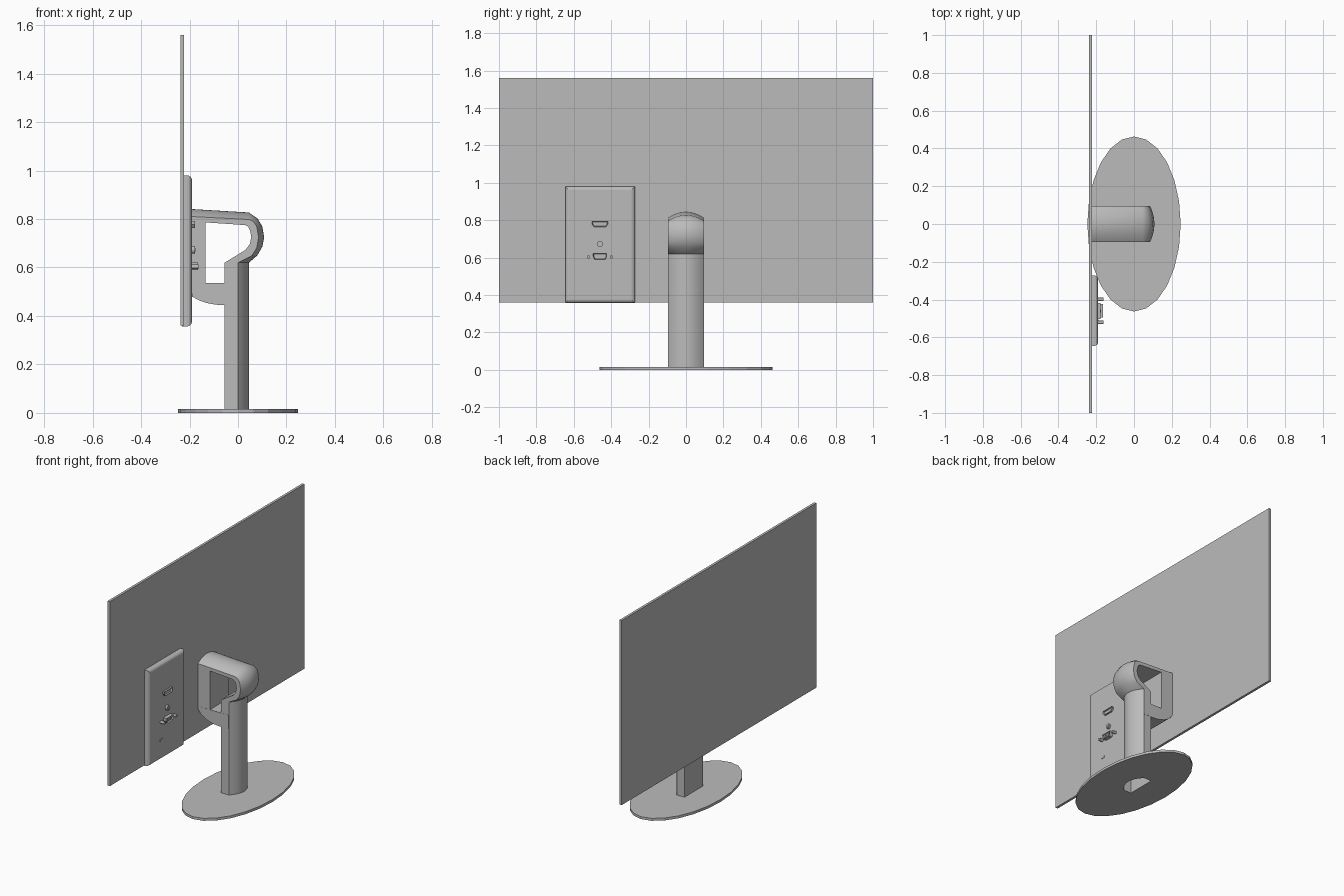
import bpy, bmesh, math
from mathutils import Matrix, Vector

cube = bpy.data.objects.get("Cube")
if cube:
    bpy.data.objects.remove(cube)

GREY = (0.5, 0.5, 0.5, 1)
mat = bpy.data.materials.new("plain grey")
mat.use_nodes = True
mat.diffuse_color = GREY
mat.node_tree.nodes["Principled BSDF"].inputs["Base Color"].default_value = GREY

SCREEN_BACK = -0.222
PANEL_BACK = -0.19
PORT_Y = -0.46
HALF = 0.095          # half width of the stand


def finish(bm, name, smooth=None):
    bmesh.ops.recalc_face_normals(bm, faces=bm.faces)
    mesh = bpy.data.meshes.new(name)
    bm.to_mesh(mesh)
    bm.free()
    mesh.materials.append(mat)
    obj = bpy.data.objects.new(name, mesh)
    bpy.context.collection.objects.link(obj)
    if smooth:
        bpy.ops.object.select_all(action='DESELECT')
        bpy.context.view_layer.objects.active = obj
        obj.select_set(True)
        bpy.ops.object.shade_smooth_by_angle(angle=math.radians(smooth))
    return obj


def box(name, x, y, z):
    bm = bmesh.new()
    bmesh.ops.create_cube(bm, size=1)
    for v in bm.verts:
        v.co = [r[0] + (c + 0.5) * (r[1] - r[0]) for c, r in zip(v.co, (x, y, z))]
    return finish(bm, name)


def prism(name, points, axis, lo, hi, smooth=None):
    """Extrude a 2D outline along one axis; the outline fills the other two."""
    bm = bmesh.new()
    def place(p, d):
        co = list(p)
        co.insert(axis, d)
        return bm.verts.new(co)
    a = [place(p, lo) for p in points]
    b = [place(p, hi) for p in points]
    bm.faces.new(a)
    bm.faces.new(b)
    for i in range(len(a)):
        j = (i + 1) % len(a)
        bm.faces.new((a[i], a[j], b[j], b[i]))
    return finish(bm, name, smooth)


def rod(name, y, z, radius, end, sides=16):
    pts = [(y + radius * math.cos(t * math.tau / sides),
            z + radius * math.sin(t * math.tau / sides)) for t in range(sides)]
    return prism(name, pts, 0, PANEL_BACK - 0.01, end, 40)


def section(inner, edge, outer):
    """Flat inner side, straight flanks and a bowed outer side."""
    inner, edge, outer = (Vector((p[0], 0, p[1])) for p in (inner, edge, outer))
    ring = [inner + Vector((0, s * HALF, 0)) for s in (1, -1)]
    steps = 12
    for i in range(steps + 1):
        t = 2 * i / steps - 1
        ring.append(edge + (outer - edge) * (1 - t * t) + Vector((0, t * HALF, 0)))
    return ring


# Screen
box("screen", (-0.238, SCREEN_BACK), (-1, 1), (0.36, 1.56))

# Column, hook and upper arm: one lofted shell, open at the foot
rails = [((-0.055, 0.0), (0, 0.0), (0.045, 0.0)),
         ((-0.055, 0.62), (0, 0.62), (0.045, 0.62)),
         ((0.03, 0.672), (0.056, 0.648), (0.08, 0.65)),
         ((0.048, 0.695), (0.077, 0.68), (0.1, 0.685)),
         ((0.055, 0.725), (0.085, 0.725), (0.108, 0.725)),
         ((0.05, 0.752), (0.077, 0.77), (0.1, 0.77)),
         ((0.042, 0.768), (0.063, 0.79), (0.08, 0.803)),
         ((0.03, 0.775), (0.045, 0.798), (0.045, 0.827)),
         ((SCREEN_BACK, 0.792), (SCREEN_BACK, 0.812), (SCREEN_BACK, 0.843))]
bm = bmesh.new()
rings = [[bm.verts.new(p) for p in section(*r)] for r in rails]
for a, b in zip(rings, rings[1:]):
    for i in range(len(a)):
        j = (i + 1) % len(a)
        bm.faces.new((a[i], a[j], b[j], b[i]))
bm.faces.new(rings[-1])
finish(bm, "column_and_arm", 35)

# Mounting plate and curved lower bracket closing the loop
box("mount_plate", (SCREEN_BACK, -0.135), (-HALF, HALF), (0.52, 0.8))
curve = [(-0.06 - 0.162 * math.sin(a), 0.535 - 0.09 * math.cos(a))
         for a in (i * math.pi / 20 for i in range(11))]
prism("lower_bracket", [(0, 0.535), (0, 0.445)] + curve, 1, -HALF - 0.001, HALF + 0.001, 35)

# Oval base with a recessed underside and a slot for the hollow column
bm = bmesh.new()
bmesh.ops.create_cone(bm, cap_ends=True, segments=24, radius1=1, radius2=1, depth=0.016,
                      matrix=Matrix.Translation((0, 0, 0.008)))
bottom = [f for f in bm.faces if f.normal.z < -0.9]
bmesh.ops.inset_region(bm, faces=bottom, thickness=0.28)
bmesh.ops.scale(bm, vec=(0.247, 0.463, 1), verts=bm.verts)
base = finish(bm, "base")
foot = [(p.x, p.y) for p in section(*rails[0])]
cutter = prism("base_cutter", foot, 2, -0.1, 0.1)
cutter.hide_render = True
mod = base.modifiers.new("slot", 'BOOLEAN')
mod.operation = 'DIFFERENCE'
mod.solver = 'EXACT'
mod.object = cutter
bpy.context.view_layer.objects.active = base
bpy.ops.object.modifier_apply(modifier=mod.name)
bpy.data.objects.remove(cutter)

# Connector panel with rounded rear edges
panel = box("connector_panel", (SCREEN_BACK - 0.01, PANEL_BACK), (-0.645, -0.273), (0.357, 0.98))
bm = bmesh.new()
bm.from_mesh(panel.data)
rear = [e for e in bm.edges if all(v.co.x > PANEL_BACK - 0.001 for v in e.verts)]
bmesh.ops.bevel(bm, geom=rear, offset=0.02, segments=4, profile=0.5, affect='EDGES')
bm.to_mesh(panel.data)
bm.free()


def port(name, z, half_w, half_h, taper, end):
    """Hollow socket: tapered outline, inset and sunk at the rear."""
    pts = [(PORT_Y - half_w, z + half_h), (PORT_Y + half_w, z + half_h),
           (PORT_Y + half_w, z), (PORT_Y + half_w - taper, z - half_h),
           (PORT_Y - half_w + taper, z - half_h), (PORT_Y - half_w, z)]
    obj = prism(name, pts, 0, PANEL_BACK - 0.01, end)
    bm = bmesh.new()
    bm.from_mesh(obj.data)
    bm.normal_update()
    cap = [f for f in bm.faces if f.normal.x > 0.9]
    bmesh.ops.inset_region(bm, faces=cap, thickness=0.004)
    bmesh.ops.translate(bm, vec=(-0.008, 0, 0), verts=cap[0].verts)
    bm.to_mesh(obj.data)
    bm.free()


# Connectors
port("video_port", 0.778, 0.042, 0.014, 0.01, -0.178)
port("display_port", 0.605, 0.036, 0.016, 0.008, -0.165)
rod("audio_jack", PORT_Y, 0.673, 0.016, -0.178)
rod("audio_jack_pin", PORT_Y, 0.673, 0.008, -0.175)
for side, label in ((-1, "right"), (1, "left")):
    rod(f"display_screw_{label}", PORT_Y + side * 0.061, 0.603, 0.009, -0.162, 12)
for row in range(2):
    for col in range(5):
        rod("display_pin", PORT_Y + (col - 2) * 0.011, 0.6 + row * 0.01, 0.003, -0.17, 6)
box("lock_slot", (PANEL_BACK - 0.01, -0.187), (-0.53, -0.505), (0.478, 0.492))
